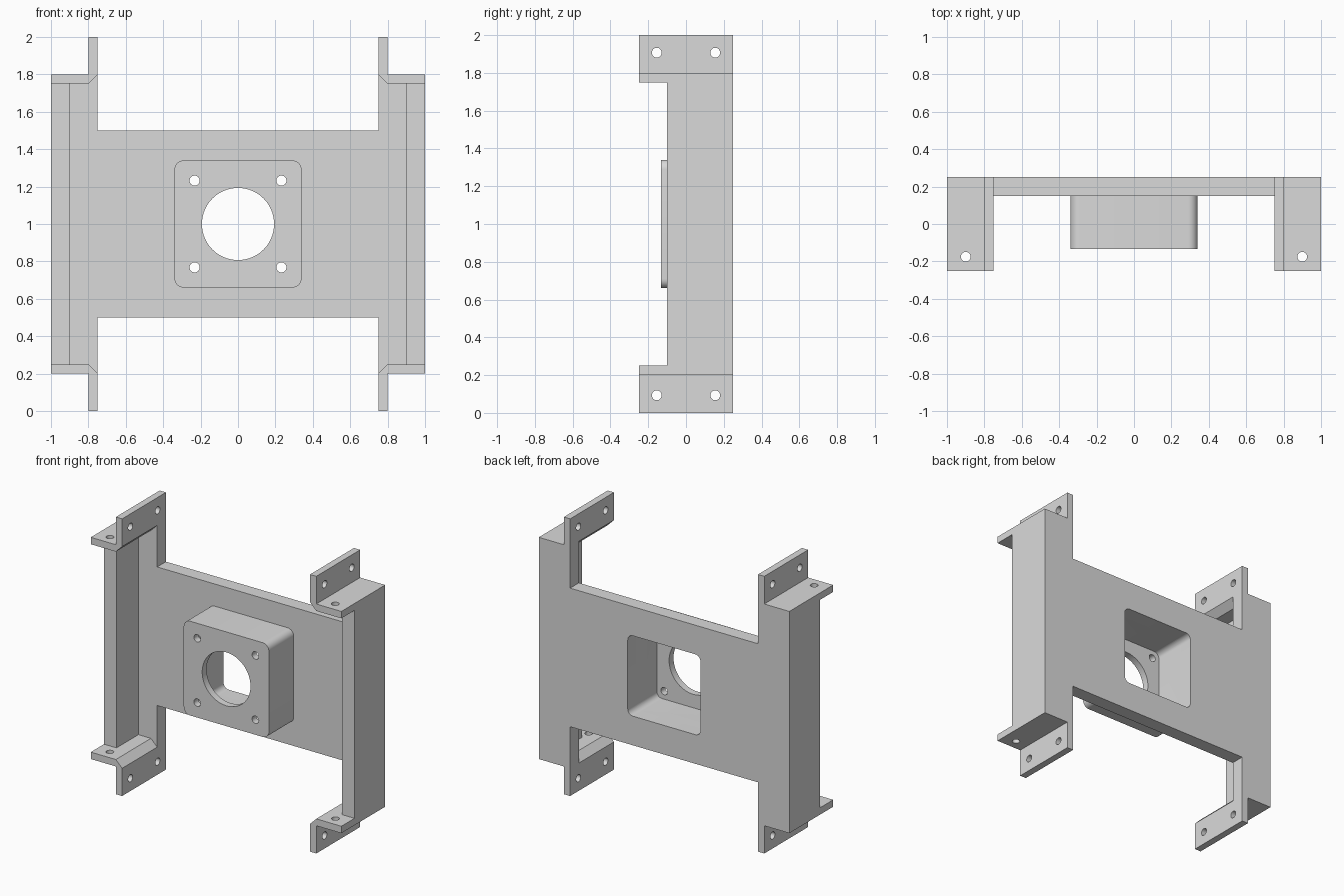
import bpy
import bmesh
from math import sin, cos, pi

if "Cube" in bpy.data.objects:
    bpy.data.objects.remove(bpy.data.objects["Cube"], do_unlink=True)

# Plain grey finish
GREY = (0.7, 0.7, 0.7, 1)
grey = bpy.data.materials.new("plain_grey")
grey.use_nodes = True
grey.diffuse_color = GREY
grey.node_tree.nodes["Principled BSDF"].inputs["Base Color"].default_value = GREY

PLACE = {
    "x": lambda u, v, w: (w, u, v),
    "y": lambda u, v, w: (u, w, v),
    "z": lambda u, v, w: (u, v, w),
}


def rect(u0, u1, v0, v1):
    return [(u0, v0), (u1, v0), (u1, v1), (u0, v1)]


def circle(u, v, r, n=24):
    return [(u + r * cos(2 * pi * i / n), v + r * sin(2 * pi * i / n)) for i in range(n)]


def rounded_square(half, r, n=8):
    points = []
    for corner, (su, sv) in enumerate([(1, 1), (-1, 1), (-1, -1), (1, -1)]):
        for i in range(n + 1):
            a = pi / 2 * (corner + i / n)
            points.append((su * (half - r) + r * cos(a), sv * (half - r) + r * sin(a)))
    return points


def prism(name, axis, loops, start, end, sx=1, sz=1, edit=None):
    """Extrude an outline (first loop) with holes (other loops) along an axis."""
    bm = bmesh.new()
    place, edges, rings, twin = PLACE[axis], [], [], {}
    for loop in loops:
        ring = [bm.verts.new(place(u, v, start)) for u, v in loop]
        for vert, (u, v) in zip(ring, loop):
            twin[vert] = bm.verts.new(place(u, v, end))
        edges += [bm.edges.new((ring[i - 1], ring[i])) for i in range(len(ring))]
        rings.append(ring)
    filled = bmesh.ops.triangle_fill(bm, use_beauty=True, edges=edges)
    for face in [g for g in filled["geom"] if isinstance(g, bmesh.types.BMFace)]:
        bm.faces.new([twin[v] for v in face.verts])
    for ring in rings:
        for i in range(len(ring)):
            a, b = ring[i - 1], ring[i]
            bm.faces.new((a, b, twin[b], twin[a]))
    for v in bm.verts:
        if edit:
            edit(v)
        v.co.x *= sx
        v.co.z *= sz
    bmesh.ops.recalc_face_normals(bm, faces=bm.faces[:])
    mesh = bpy.data.meshes.new(name)
    bm.to_mesh(mesh)
    bm.free()
    mesh.materials.append(grey)
    obj = bpy.data.objects.new(name, mesh)
    obj.location.z = 1
    bpy.context.collection.objects.link(obj)
    return obj


def activate(obj):
    bpy.ops.object.select_all(action="DESELECT")
    obj.select_set(True)
    bpy.context.view_layer.objects.active = obj


def combine(target, tool, operation):
    activate(target)
    mod = target.modifiers.new("combine", "BOOLEAN")
    mod.solver = "EXACT"
    mod.operation = operation
    mod.object = tool
    bpy.ops.object.modifier_apply(modifier=mod.name)


def chamfer(v):
    # Slant the inner lower edge of an ear
    if v.co.x < 0.76 and v.co.z < 0.76:
        v.co.x = 0.8


# Back panel between the two side channels
frame = prism("frame", "y", [rect(-0.75, 0.75, -0.5, 0.5)], 0.15, 0.25)

parts = []
for sx in (1, -1):
    # L-shaped side channel
    profile = [(0.75, 0.15), (0.9, 0.15), (0.9, -0.1), (1, -0.1), (1, 0.25), (0.75, 0.25)]
    parts.append(prism("side_channel", "z", [profile], -0.75, 0.75, sx))
    for sz in (1, -1):
        # Flat ear with a vertical bolt hole, chamfered where it meets the tab
        ear = [rect(0.75, 1, -0.25, 0.15), circle(0.9, -0.175, 0.026)]
        parts.append(prism("ear", "z", ear, 0.75, 0.8, sx, sz, chamfer))
        parts.append(prism("ear_back", "z", [rect(0.75, 1, 0.15, 0.25)], 0.75, 0.8, sx, sz))
        # Upright tab with two bolt holes
        tab = [rect(-0.25, 0.25, 0.8, 1)] + [circle(y, 0.907, 0.026) for y in (-0.155, 0.155)]
        parts.append(prism("tab", "x", tab, 0.75, 0.8, sx, sz))

for part in parts:
    combine(frame, part, "UNION")
    bpy.data.objects.remove(part, do_unlink=True)

# Motor housing: round shaft opening and four screw holes in its front
holes = [circle(0, 0, 0.193, 64)]
holes += [circle(x, z, 0.027) for x in (-0.232, 0.232) for z in (-0.232, 0.232)]
housing = prism("motor_housing", "y", [rounded_square(0.34, 0.05)] + holes, -0.133, 0.15)

# Hollow the housing and open the panel behind it
pocket = prism("pocket_cutter", "y", [rounded_square(0.29, 0.04)], -0.083, 0.4)
pocket.hide_render = True
for target in (frame, housing):
    combine(target, pocket, "DIFFERENCE")
bpy.data.objects.remove(pocket, do_unlink=True)

# Smooth only the rounded corners and bores
for obj in (frame, housing):
    activate(obj)
    bpy.ops.object.shade_smooth_by_angle(angle=pi / 6)
